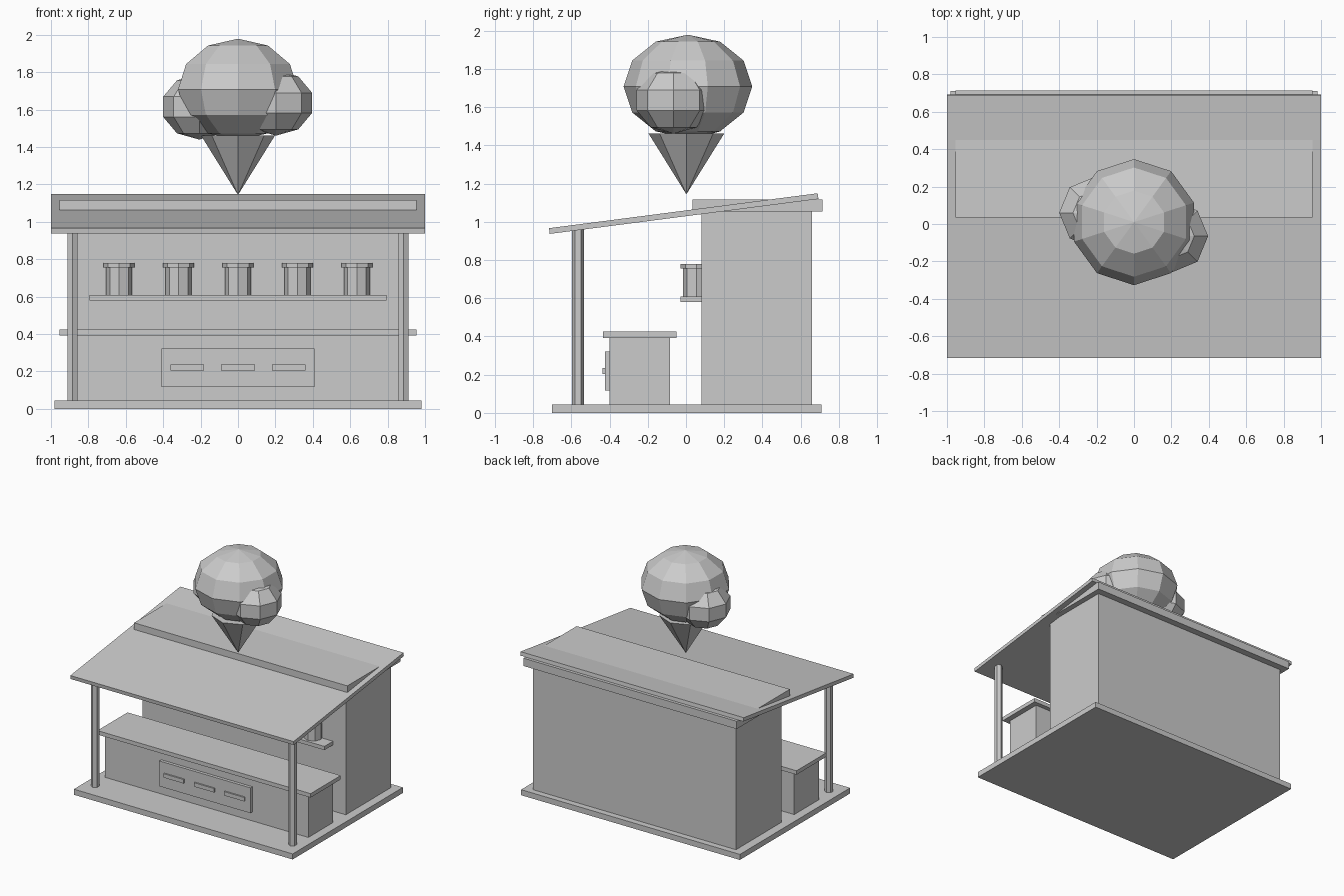
import bpy
from math import radians

cube = bpy.data.objects.get("Cube")
if cube:
    bpy.data.objects.remove(cube, do_unlink=True)

grey = bpy.data.materials.new("plain_grey")
grey.use_nodes = True
colour = (0.6, 0.6, 0.6, 1)
grey.diffuse_color = colour
grey.node_tree.nodes["Principled BSDF"].inputs["Base Color"].default_value = colour


def finish(name):
    obj = bpy.context.object
    obj.name = name
    obj.data.materials.append(grey)
    return obj


def box(name, x, y, z):
    """Box from (min, max) ranges on each axis."""
    ranges = (x, y, z)
    bpy.ops.mesh.primitive_cube_add(size=1, location=[(a + b) / 2 for a, b in ranges])
    obj = finish(name)
    obj.scale = [b - a for a, b in ranges]
    return obj


def prism(name, sides, radius, x, y, z):
    bpy.ops.mesh.primitive_cylinder_add(vertices=sides, radius=radius, depth=z[1] - z[0],
                                        location=(x, y, sum(z) / 2))
    return finish(name)


def scoop(name, segments, rings, radius, height, location):
    bpy.ops.mesh.primitive_uv_sphere_add(segments=segments, ring_count=rings, radius=1,
                                         location=location)
    finish(name).scale = (radius, radius, height)


# Floor, back room and its flat cap
box("floor", (-0.98, 0.98), (-0.70, 0.71), (0, 0.045))
box("back_room", (-0.91, 0.91), (0.08, 0.66), (0.045, 1.06))
box("room_cap", (-0.955, 0.955), (0.035, 0.715), (1.055, 1.118))

# Sloping roof and its posts
roof = box("roof", (-1, 1), (-0.721, 0.697), (1.028, 1.058))
roof.rotation_euler.x = radians(7.4)
for side, x in (("right", -0.885), ("left", 0.885)):
    prism(side + "_post", 6, 0.031, x, -0.565, (0.045, 0.96))

# Counter with drawer panel and handles
box("counter", (-0.91, 0.91), (-0.40, -0.085), (0.045, 0.395))
box("counter_top", (-0.955, 0.955), (-0.435, -0.05), (0.393, 0.425))
box("drawer_panel", (-0.408, 0.408), (-0.425, -0.395), (0.117, 0.322))
for i in (-1, 0, 1):
    x = i * 0.272
    box("drawer_handle", (x - 0.09, x + 0.09), (-0.437, -0.42), (0.204, 0.236))

# Shelf with lidded jars
box("shelf", (-0.795, 0.795), (-0.03, 0.13), (0.58, 0.61))
for i in range(-2, 3):
    prism("jar", 8, 0.07, i * 0.318, 0.055, (0.61, 0.76))
    prism("jar_lid", 8, 0.083, i * 0.318, 0.055, (0.755, 0.78))

# Cone sign with one large and two small scoops
bpy.ops.mesh.primitive_cone_add(vertices=8, radius1=0, radius2=0.198, depth=0.318,
                                location=(0, 0.002, 1.303))
finish("cone")
scoop("large_scoop", 10, 6, 0.337, 0.271, (0, 0.01, 1.708))
scoop("left_scoop", 8, 5, 0.203, 0.175, (0.203, -0.065, 1.636))
scoop("right_scoop", 8, 5, 0.203, 0.175, (-0.207, 0.06, 1.615))
